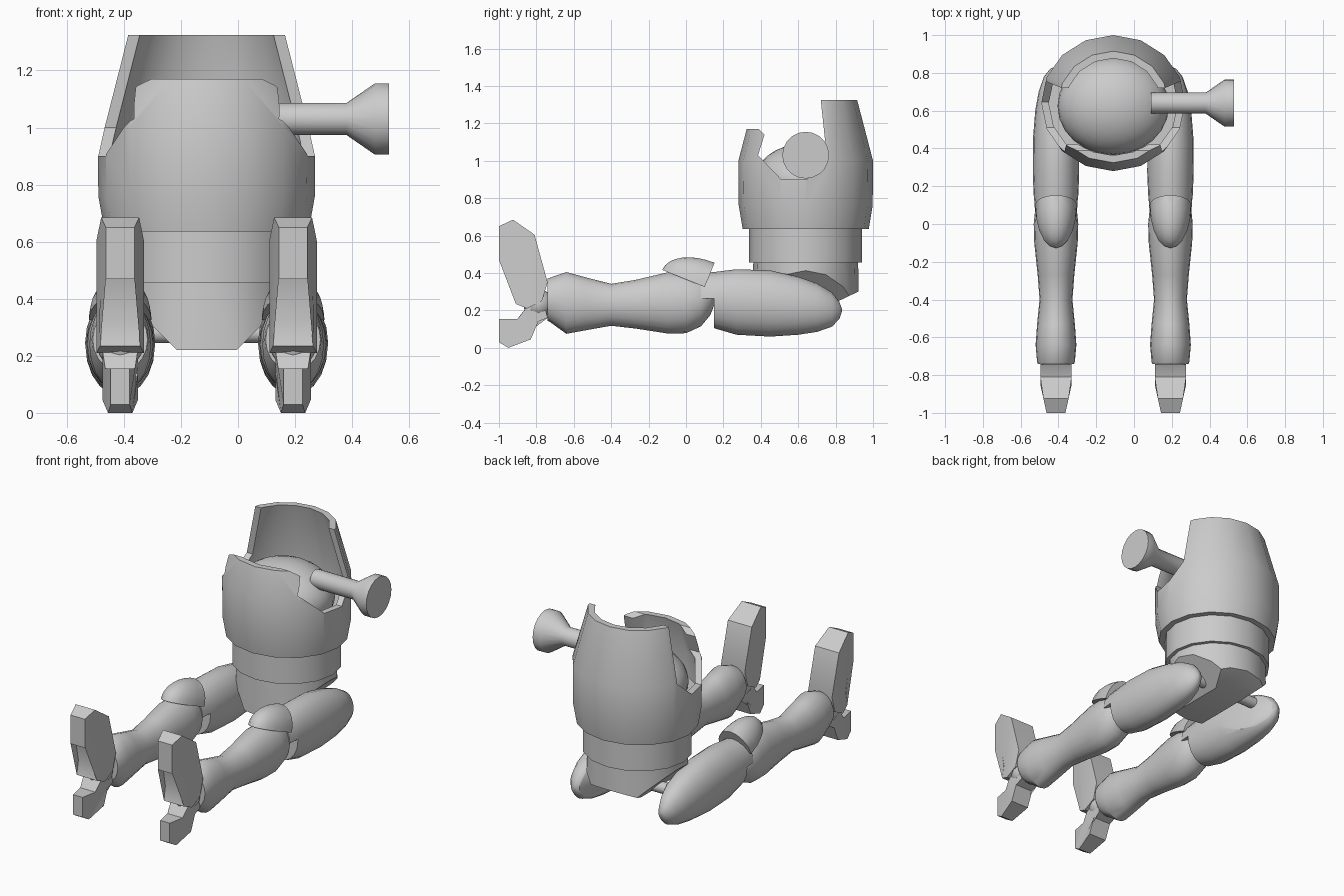
import bpy, bmesh, math
from mathutils import Vector, Matrix

if "Cube" in bpy.data.objects:
    bpy.data.objects.remove(bpy.data.objects["Cube"])

CX = -0.11      # body centre line; all parts are modelled around it
LEG = 0.303     # sideways leg offset
CY = 0.64       # torso centre


def make(name, bm, mirror=False):
    bmesh.ops.recalc_face_normals(bm, faces=bm.faces)
    me = bpy.data.meshes.new(name)
    bm.to_mesh(me)
    bm.free()
    ob = bpy.data.objects.new(name, me)
    bpy.context.collection.objects.link(ob)
    ob.location.x = CX
    if mirror:
        ob.modifiers.new("mirror", 'MIRROR').use_mirror_merge = False
    return ob


def loft(rings, axis, n=16):
    """Rings of (position, centre u, centre v, radius u, radius v) along an axis."""
    bm = bmesh.new()
    loops = []
    for p, cu, cv, ru, rv in rings:
        loop = []
        for i in range(n):
            a = 2 * math.pi * i / n
            u, v = cu + ru * math.cos(a), cv + rv * math.sin(a)
            loop.append(bm.verts.new({'x': (p, u, v), 'y': (u, p, v), 'z': (u, v, p)}[axis]))
        loops.append(loop)
    for a, b in zip(loops, loops[1:]):
        for i in range(n):
            bm.faces.new((a[i], a[(i + 1) % n], b[(i + 1) % n], b[i]))
    bm.faces.new(loops[0])
    bm.faces.new(loops[-1])
    return bm


def prism(pts, half, cx=0.0):
    """Side outline (y, z) widened in x by half(y)."""
    bm = bmesh.new()
    l = [bm.verts.new((cx - half(y), y, z)) for y, z in pts]
    r = [bm.verts.new((cx + half(y), y, z)) for y, z in pts]
    n = len(pts)
    for i in range(n):
        j = (i + 1) % n
        bm.faces.new((l[i], l[j], r[j], r[i]))
    caps = [bm.faces.new(l), bm.faces.new(r)]
    bmesh.ops.triangulate(bm, faces=caps, ngon_method='EAR_CLIP')
    return bm


def slice_off(bm, co, no):
    """Remove what lies on the normal side of the plane and cap the hole."""
    r = bmesh.ops.bisect_plane(bm, geom=bm.verts[:] + bm.edges[:] + bm.faces[:],
                               plane_co=co, plane_no=no, clear_outer=True)
    edges = [e for e in r['geom_cut'] if isinstance(e, bmesh.types.BMEdge)]
    bmesh.ops.holes_fill(bm, edges=edges, sides=0)


def cut(ob, cutter_bm):
    cutter = make("cutter", cutter_bm)
    cutter.hide_render = True
    m = ob.modifiers.new("cut", 'BOOLEAN')
    m.operation, m.solver, m.object = 'DIFFERENCE', 'EXACT', cutter
    bpy.context.view_layer.update()
    bpy.context.view_layer.objects.active = ob
    bpy.ops.object.modifier_move_to_index(modifier=m.name, index=0)
    bpy.ops.object.modifier_apply(modifier=m.name)
    bpy.data.objects.remove(cutter)


def body_ring(z, r):
    return (z, 0, CY, r * 1.06, r)


# Torso shell, with side openings and a lowered front wall
torso = make("torso", loft([body_ring(*p) for p in [
    (.635, .337), (.76, .358), (1.0, .36), (1.325, .275),
    (1.325, .237), (1.0, .322), (.84, .322)]], 'z'))
cut(torso, prism([(.1, 1.5), (.1, 1.17), (.39, 1.17), (.42, 1.14), (.385, 1.03),
                  (.51, .9), (.645, .9), (.755, 1.0), (.72, 1.33), (.71, 1.5)],
                 lambda y: .6))

# Inner dome
bm = bmesh.new()
bmesh.ops.create_uvsphere(bm, u_segments=24, v_segments=16, radius=1)
bmesh.ops.transform(bm, matrix=Matrix.Translation((0, .625, .89)) @
                    Matrix.Diagonal((.295, .26, .2, 1)), verts=bm.verts)
make("inner_dome", bm)

# Waist band and hip block
make("waist", loft([body_ring(.455, .302), body_ring(.64, .302)], 'z'))
bm = loft([body_ring(.22, .285), body_ring(.47, .28)], 'z')
for s in (1, -1):
    slice_off(bm, (s * .105, CY, .22), (s * .7, 0, -.7))
slice_off(bm, (0, .92, .3), (0, .43, -.9))
make("hips", bm)

# Single arm with flared end
make("arm", loft([(p, CY, 1.03, r, r) for p, r in [
    (.2, .056), (.49, .056), (.59, .125), (.64, .125)]], 'x', 20))

# Thighs, flat on the inside, stepped behind the knee
bm = loft([(y, LEG, z, rx, rz) for y, z, rx, rz in [
    (.08, .265, .112, .135), (.15, .255, .118, .15), (.27, .245, .123, .175),
    (.45, .237, .122, .177), (.6, .225, .11, .155), (.7, .215, .092, .13),
    (.78, .205, .064, .092), (.82, .2, .032, .046), (.833, .2, .006, .009)]], 'y', 20)
slice_off(bm, (LEG - .12, .45, .2), (-.97, .24, 0))
thigh = make("thigh", bm, True)
cut(thigh, prism([(0, 0), (.15, 0), (.15, .265), (0, .265)], lambda y: .2, LEG))

# Hip pegs
make("hip_peg", loft([(p, .68, .28, .035, .035) for p in (.1, .29)], 'x', 12), True)

# Shins
make("shin", loft([(y, LEG, z, rx, rz) for y, z, rx, rz in [
    (-.74, .257, .096, .112), (-.73, .257, .1, .117), (-.64, .24, .108, .165),
    (-.53, .235, .1, .14), (-.4, .23, .087, .112), (-.27, .233, .097, .13),
    (-.1, .24, .115, .163), (0, .24, .118, .162), (.08, .25, .11, .135),
    (.13, .26, .08, .085), (.155, .27, .03, .03)]], 'y', 20), True)

# Knee caps: quarter ellipsoids tilted forward
bm = bmesh.new()
bmesh.ops.create_uvsphere(bm, u_segments=20, v_segments=16, radius=1)
slice_off(bm, (0, 0, 0), (0, 1, 0))
slice_off(bm, (0, 0, 0), (0, 0, -1))
bmesh.ops.transform(bm, matrix=Matrix.Translation((LEG, .1, .325)) @
                    Matrix.Rotation(math.radians(-22), 4, 'X') @
                    Matrix.Diagonal((.11, .245, .14, 1)), verts=bm.verts)
make("knee_cap", bm, True)

# Ankle joints
bm = bmesh.new()
bmesh.ops.create_uvsphere(bm, u_segments=12, v_segments=8, radius=.08)
bmesh.ops.translate(bm, vec=(LEG, -.79, .235), verts=bm.verts)
make("ankle", bm, True)


def taper(tip, wide):
    return lambda y: tip + (wide - tip) * min(1, (y + 1) / .15)


# Upper and lower toes of each foot
make("upper_toe", prism([(-1, .47), (-1, .65), (-.925, .685), (-.81, .605), (-.74, .35),
                         (-.77, .25), (-.85, .21), (-.91, .235), (-.89, .32), (-.93, .47)],
                        taper(.05, .083), LEG), True)
make("lower_toe", prism([(-1, .155), (-1, .03), (-.95, .0), (-.83, .045), (-.79, .14),
                         (-.74, .16), (-.76, .24), (-.85, .22), (-.9, .155)],
                        taper(.033, .062), LEG), True)

# Smooth shading with crisp edges
bpy.ops.object.select_all(action='SELECT')
bpy.context.view_layer.objects.active = torso
bpy.ops.object.shade_smooth_by_angle(angle=math.radians(35))
